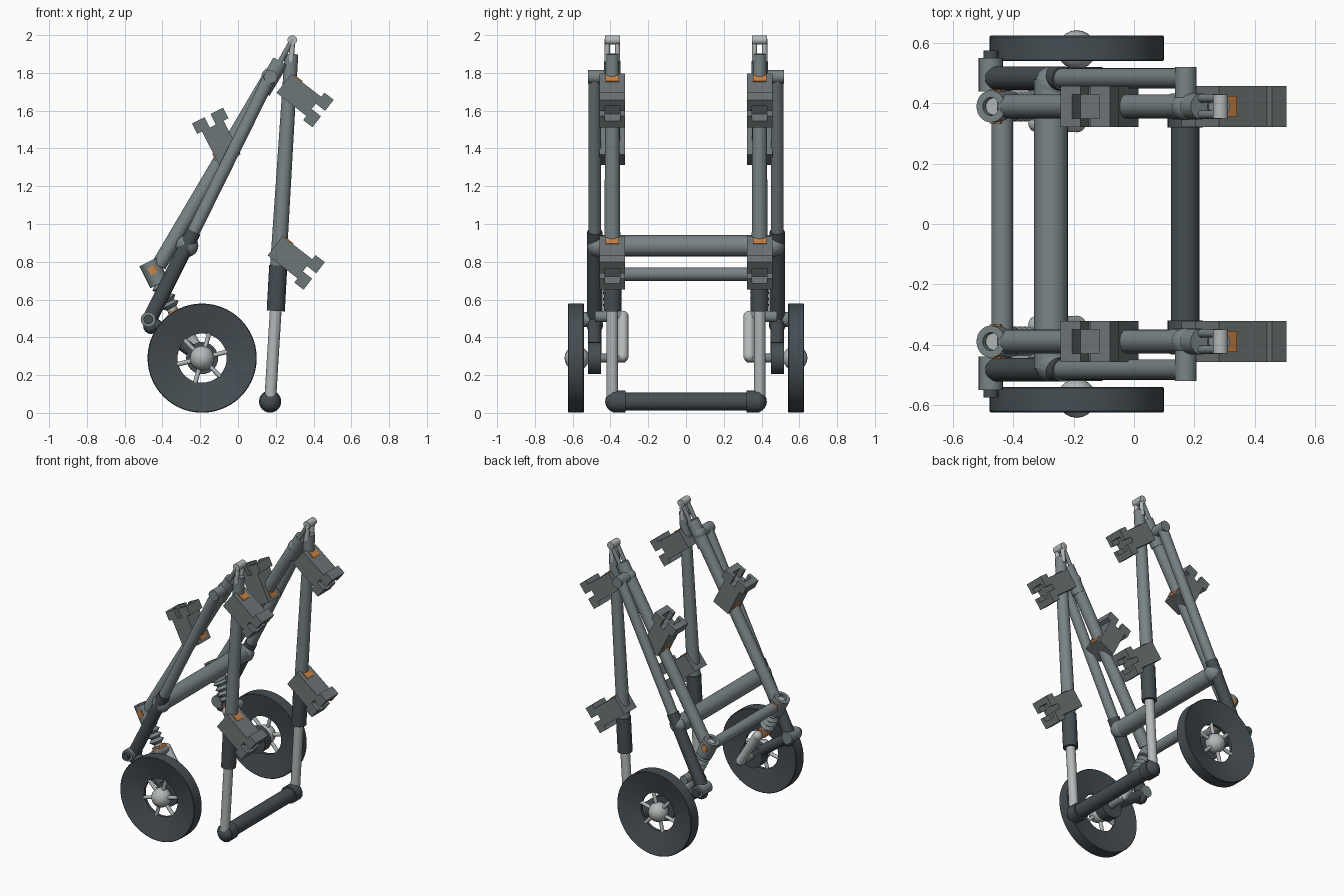
import bpy, bmesh, math
from mathutils import Vector, Matrix

if bpy.data.objects.get("Cube"):
    bpy.data.objects.remove(bpy.data.objects["Cube"])


def material(name, rgb):
    m = bpy.data.materials.new(name)
    m.use_nodes = True
    m.diffuse_color = (*rgb, 1)
    m.node_tree.nodes["Principled BSDF"].inputs["Base Color"].default_value = (*rgb, 1)
    return m


DARK = material("dark grey", (0.06, 0.075, 0.085))
MID = material("steel grey", (0.19, 0.23, 0.24))
BOX = material("bracket grey", (0.155, 0.18, 0.185))
LIGHT = material("light grey", (0.45, 0.48, 0.48))
ORANGE = material("orange", (0.6, 0.23, 0.06))


def finish(bm, name, mat, smooth=True):
    bmesh.ops.recalc_face_normals(bm, faces=bm.faces[:])
    mesh = bpy.data.meshes.new(name)
    bm.to_mesh(mesh)
    bm.free()
    mesh.materials.append(mat)
    ob = bpy.data.objects.new(name, mesh)
    bpy.context.collection.objects.link(ob)
    if smooth:
        bpy.context.view_layer.objects.active = ob
        bpy.ops.object.select_all(action='DESELECT')
        ob.select_set(True)
        bpy.ops.object.shade_smooth_by_angle(angle=math.radians(40))
    return ob


def lathe(name, origin, axis, profile, mat, steps=32, closed=False):
    """Spin (radius, height) pairs around an axis."""
    bm = bmesh.new()
    vs = [bm.verts.new((r, 0, h)) for r, h in profile]
    pairs = list(zip(vs, vs[1:])) + ([(vs[-1], vs[0])] if closed else [])
    edges = [bm.edges.new(p) for p in pairs]
    bmesh.ops.spin(bm, geom=vs + edges, cent=(0, 0, 0), axis=(0, 0, 1),
                   angle=math.tau, steps=steps)
    bmesh.ops.remove_doubles(bm, verts=bm.verts[:], dist=1e-5)
    rot = Vector(axis).to_track_quat('Z', 'Y').to_matrix().to_4x4()
    bmesh.ops.transform(bm, matrix=Matrix.Translation(origin) @ rot, verts=bm.verts[:])
    return finish(bm, name, mat)


def tube(name, p, q, r, mat, r2=None):
    p, q = Vector(p), Vector(q)
    length = (q - p).length
    return lathe(name, p, q - p, [(0, 0), (r, 0), (r2 or r, length), (0, length)], mat, 24)


def ball(name, p, r, mat):
    bm = bmesh.new()
    bmesh.ops.create_uvsphere(bm, u_segments=20, v_segments=12, radius=r,
                              matrix=Matrix.Translation(p))
    return finish(bm, name, mat)


def boxes(name, origin, direction, blocks, mat):
    """Blocks given as (along, across, y) ranges in a frame tilted in the xz plane."""
    u = Vector((direction[0], 0, direction[1])).normalized()
    v = Vector((-u.z, 0, u.x))
    frame = Matrix((u, v, (0, 1, 0))).transposed().to_4x4()
    bm = bmesh.new()
    for ranges in blocks:
        mid = Vector([(a + b) / 2 for a, b in ranges])
        size = [b - a for a, b in ranges]
        m = Matrix.Translation(origin) @ frame @ Matrix.Translation(mid) @ Matrix.Diagonal((*size, 1))
        bmesh.ops.create_cube(bm, size=1, matrix=m)
    return finish(bm, name, mat, False)


def bracket(name, x, z, y, direction, latch_sides):
    """Clamp with a slotted square flange on its outer end."""
    w, f = 0.068, 0.092
    blocks = [((0, 0.2), (-0.064, 0.064), (-w, w))]
    for s in (-1, 1):
        rail = sorted((s * 0.05, s * f))
        blocks.append(((0.2, 0.262), rail, (-w, w)))
        for t in (-1, 1):
            blocks.append(((0.2, 0.262), sorted((s * 0.018, s * 0.05)),
                           sorted((t * 0.04, t * w))))
    boxes(name, (x, y, z), direction, blocks, BOX)
    for s in latch_sides:
        boxes(name + "_latch", (x, y, z), direction,
              [((0.02, 0.07), sorted((s * 0.062, s * 0.07)), (-0.035, 0.035))], ORANGE)


for side, s in (("front", -1), ("back", 1)):
    def P(x, z, y):
        return Vector((x, s * y, z))

    def n(text):
        return side + "_" + text

    yi, yo = 0.39, 0.483

    # Telescopic support leg
    tube(n("leg_upper"), P(0.213, 0.78, yi), P(0.283, 1.9, yi), 0.043, MID, 0.036)
    tube(n("leg_sleeve"), P(0.2, 0.54, yi), P(0.213, 0.78, yi), 0.048, DARK)
    tube(n("leg_inner_tube"), P(0.17, 0.06, yi), P(0.2, 0.55, yi), 0.031, LIGHT)
    ball(n("foot_joint"), P(0.17, 0.06, yi - 0.02), 0.058, DARK)
    tube(n("foot_collar"), P(0.17, 0.06, 0.32), P(0.17, 0.06, 0.39), 0.059, DARK)

    # Top hinge with two prongs
    for dy in (-0.027, 0.027):
        tube(n("hinge_prong"), P(0.19, 1.8, yi + dy), P(0.29, 1.978, yi + dy), 0.014, MID)
        tube(n("hinge_leg_prong"), P(0.28, 1.86, yi + dy), P(0.29, 1.975, yi + dy), 0.014, LIGHT)
    tube(n("hinge_pin"), P(0.287, 1.974, yi - 0.04), P(0.287, 1.974, yi + 0.04), 0.025, LIGHT)
    tube(n("hinge_neck"), P(0.13, 1.7, yi), P(0.225, 1.86, yi), 0.043, MID)
    ball(n("inner_strut_head"), P(0.17, 1.78, yi), 0.046, MID)

    # Inner and outer sloping struts
    tube(n("inner_strut"), P(-0.42, 0.78, yi), P(0.17, 1.78, yi), 0.04, MID)
    tube(n("outer_strut_upper"), P(-0.25, 0.93, yo), P(0.17, 1.78, yo), 0.034, MID)
    tube(n("outer_strut_lower"), P(-0.47, 0.49, yo), P(-0.235, 0.96, yo), 0.04, DARK)
    tube(n("strut_head_pin"), P(0.172, 1.78, 0.38), P(0.172, 1.78, 0.52), 0.036, MID)
    tube(n("strut_foot_pin"), P(-0.475, 0.495, 0.44), P(-0.475, 0.495, 0.55), 0.04, MID)
    tube(n("strut_foot_cap"), P(-0.475, 0.495, 0.55), P(-0.475, 0.495, 0.575), 0.025, DARK)
    ball(n("crossbar_joint"), P(-0.27, 0.885, yo - 0.02), 0.06, MID)

    # Clamping brackets
    bracket(n("leg_upper_bracket"), 0.243, 1.745, s * yi, (0.79, -0.61), (1,))
    bracket(n("leg_lower_bracket"), 0.196, 0.885, s * yi, (0.79, -0.61), (1,))
    bracket(n("strut_bracket"), -0.043, 1.34, s * yi, (-0.45, 0.89), (-1, 1))

    # Shock absorber: cup, bellows and rod
    axis = P(0.45, -0.89, 0)
    top = P(-0.475, 0.8, yi)
    lathe(n("shock_cup"), top, axis, [(0.03, 0), (0.053, 0), (0.053, 0.13), (0.03, 0.13)],
          MID, closed=True)
    tube(n("shock_rod"), top + axis * 0.02, top + axis * 0.34, 0.028, LIGHT)
    coils = [(0.05 if i % 2 else 0.03, 0.13 + 0.018 * i) for i in range(9)]
    lathe(n("shock_bellows"), top, axis, coils, MID)
    boxes(n("shock_latch"), top + axis * 0.03, (0.45, -0.89),
          [((0, 0.04), (-0.02, 0.02), (-0.056, 0.056))], ORANGE)
    boxes(n("shock_lower_latch"), top + axis * 0.29, (0.45, -0.89),
          [((0, 0.04), (-0.03, 0.03), (-0.035, 0.035))], ORANGE)

    # Trailing arms and axle
    tube(n("outer_arm"), P(-0.46, 0.48, yo), P(-0.19, 0.29, yo), 0.035, DARK)
    ball(n("arm_pivot"), P(-0.46, 0.46, yo), 0.042, DARK)
    tube(n("arm_hub"), P(-0.19, 0.29, 0.45), P(-0.19, 0.29, 0.52), 0.085, DARK)
    tube(n("inner_arm"), P(-0.32, 0.51, 0.335), P(-0.19, 0.3, 0.335), 0.03, LIGHT)
    for x, z in ((-0.32, 0.51), (-0.19, 0.3)):
        ball(n("inner_arm_end"), P(x, z, 0.335), 0.031, LIGHT)
    tube(n("arm_link"), P(-0.32, 0.51, 0.335), P(-0.32, 0.51, yo), 0.03, MID)
    tube(n("axle"), P(-0.19, 0.29, 0.32), P(-0.19, 0.29, 0.6), 0.024, MID)

    # Wheel with dished faces, hub and spokes
    lathe(n("wheel"), P(-0.19, 0.29, 0.54), (0, s, 0),
          [(0.13, 0.025), (0.285, 0), (0.289, 0.004), (0.289, 0.081), (0.285, 0.085),
           (0.13, 0.045)], DARK, 56, True)
    ball(n("hub"), P(-0.19, 0.29, 0.578), 0.065, LIGHT)
    for k in range(6):
        a = math.tau * k / 6 + 0.25
        tube(n("spoke"), P(-0.19, 0.29, 0.58),
             P(-0.19 + 0.135 * math.cos(a), 0.29 + 0.135 * math.sin(a), 0.58), 0.012, LIGHT)

# Bars joining both sides
for name, x, z, r, half, mat in (("main_crossbar", -0.275, 0.885, 0.056, 0.48, MID),
                                 ("rear_crossbar", -0.437, 0.735, 0.036, 0.39, MID),
                                 ("foot_bar", 0.17, 0.06, 0.048, 0.38, DARK)):
    tube(name, (x, -half, z), (x, half, z), r, mat)
